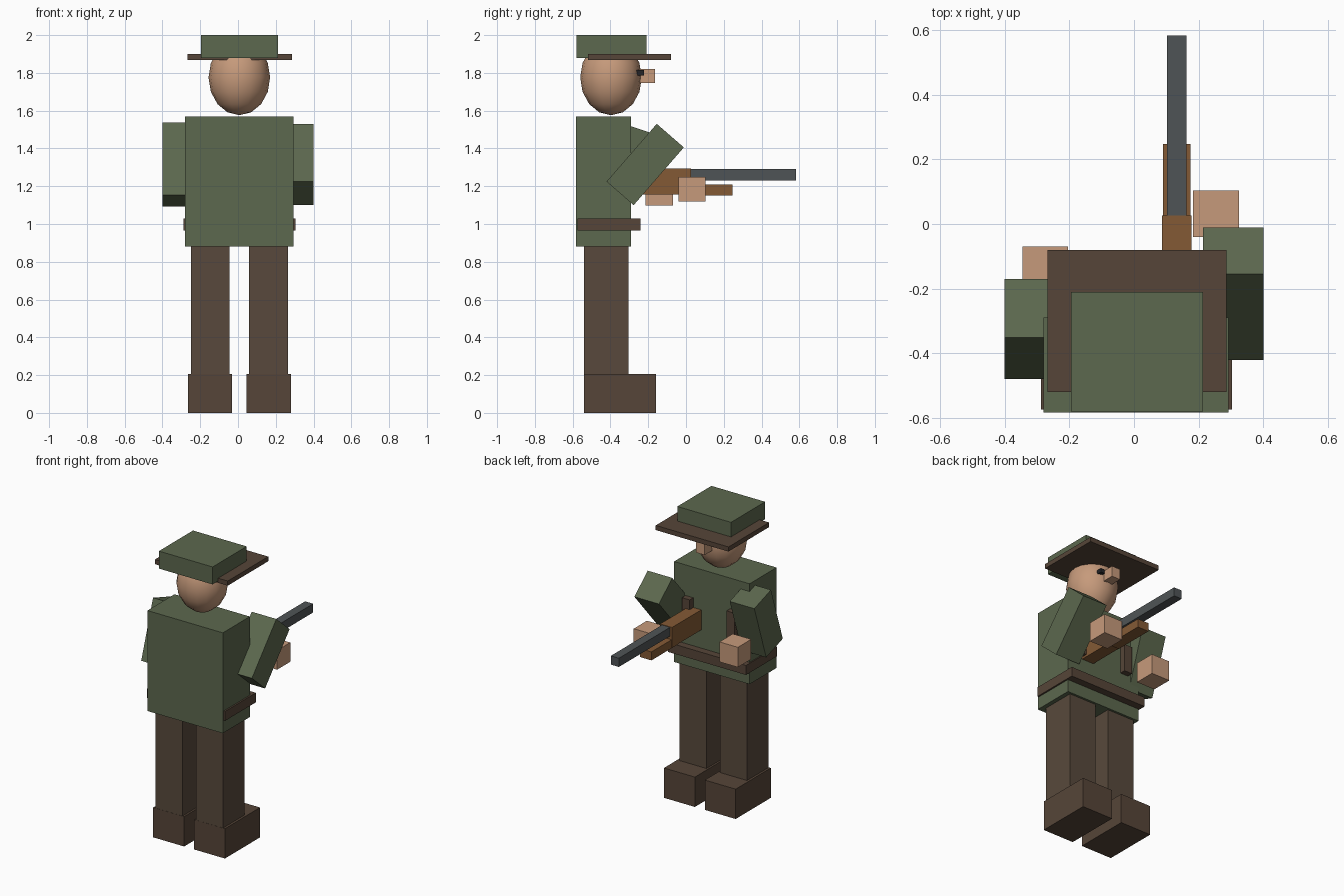
import bpy
from math import radians
from mathutils import Vector

cube = bpy.data.objects.get("Cube")
if cube:
    bpy.data.objects.remove(cube, do_unlink=True)

MID = 0.007  # centre line of the body


def material(name, rgb):
    lin = [((c / 255 + 0.055) / 1.055) ** 2.4 for c in rgb] + [1.0]
    mat = bpy.data.materials.new(name)
    mat.use_nodes = True
    mat.diffuse_color = lin
    mat.node_tree.nodes["Principled BSDF"].inputs["Base Color"].default_value = lin
    return mat


green = material("olive green", (92, 104, 78))
trouser = material("trouser brown", (88, 73, 60))
leather = material("leather brown", (86, 69, 56))
skin = material("skin", (198, 154, 123))
wood = material("wood", (132, 90, 53))
steel = material("gunmetal", (79, 84, 86))
black = material("eye black", (35, 35, 38))


def box(name, mat, x, y, z, tilt=0):
    """Box from ranges along each axis, optionally tilted forward in degrees."""
    lo, hi = Vector((x[0], y[0], z[0])), Vector((x[1], y[1], z[1]))
    bpy.ops.mesh.primitive_cube_add(size=1, location=(lo + hi) / 2)
    ob = bpy.context.object
    ob.name = name
    ob.scale = hi - lo
    ob.rotation_euler.x = radians(-tilt)
    ob.data.materials.append(mat)
    return ob


def around(centre, size):
    return (centre - size / 2, centre + size / 2)


# Legs, boots, chest pouches and eyes, one per side
for side, s in (("left", 1), ("right", -1)):
    leg_x = MID + s * 0.154
    box(side + "_leg", trouser, around(leg_x, 0.206), (-0.54, -0.305), (0.19, 0.89))
    box(side + "_boot", leather, around(leg_x + s * 0.001, 0.235), (-0.541, -0.16), (0, 0.205))
    box(side + "_pouch", leather, around(MID + s * 0.17, 0.06), (-0.3, -0.25), (1.17, 1.36))
    box(side + "_eye", black, around(MID + s * 0.06, 0.03), (-0.27, -0.222), (1.787, 1.815))

# Torso and belt
box("torso", green, (-0.28, 0.293), (-0.583, -0.29), (0.88, 1.57))
box("belt", leather, (-0.288, 0.304), (-0.574, -0.24), (0.965, 1.03))

# Head and nose
bpy.ops.mesh.primitive_uv_sphere_add(segments=16, ring_count=8, radius=1,
                                     location=(MID, -0.397, 1.776))
head = bpy.context.object
head.name = "head"
head.scale = (0.163, 0.163, 0.2)
head.data.materials.append(skin)
bpy.ops.object.shade_smooth()
box("nose", skin, around(MID, 0.066), (-0.25, -0.165), (1.747, 1.82))

# Hat
box("hat_brim", leather, (-0.267, 0.286), (-0.52, -0.08), (1.868, 1.9))
box("hat_crown", green, (-0.195, 0.213), (-0.58, -0.21), (1.88, 2.0))

# Arms tilted forward, with block hands
ARM_Z = around(1.315, 0.405)
box("left_arm", green, (0.213, 0.4), around(-0.216, 0.19), ARM_Z, tilt=41)
box("right_arm", green, (-0.4, -0.213), around(-0.325, 0.19), ARM_Z, tilt=18.5)
box("left_hand", skin, (0.183, 0.325), (-0.04, 0.103), (1.118, 1.25))
box("right_hand", skin, (-0.345, -0.205), (-0.215, -0.07), (1.098, 1.235))

# Rifle
box("rifle_stock", wood, (0.087, 0.178), (-0.31, 0.027), (1.155, 1.293))
box("rifle_forestock", wood, (0.09, 0.175), (-0.04, 0.247), (1.15, 1.208))
box("rifle_barrel", steel, (0.102, 0.163), (0.0, 0.583), (1.23, 1.29))
